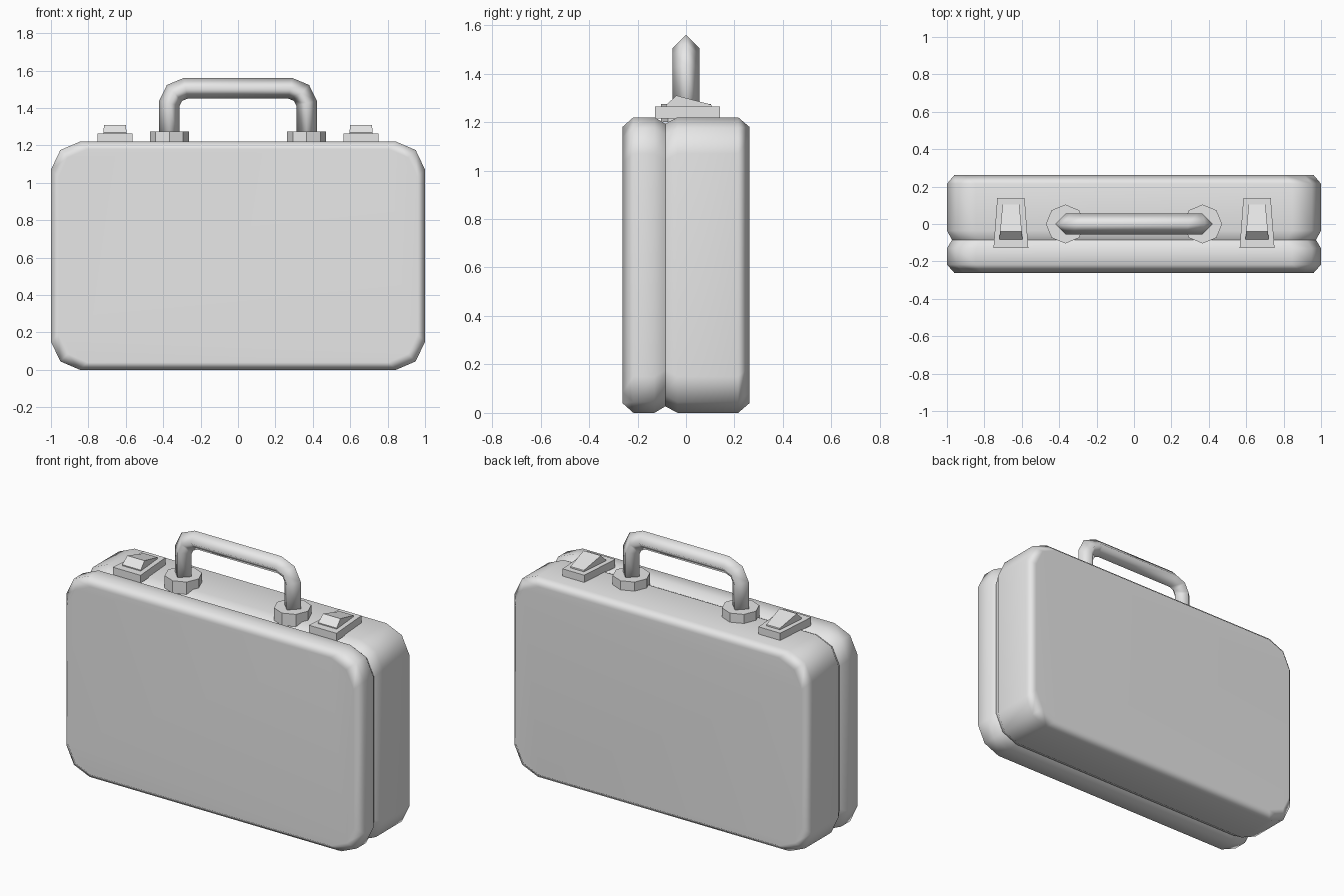
import bpy, bmesh, math
from mathutils import Vector

cube = bpy.data.objects.get("Cube")
if cube:
    bpy.data.objects.remove(cube, do_unlink=True)

grey = bpy.data.materials.new("plain_grey")
grey.use_nodes = True
grey.diffuse_color = (0.8, 0.8, 0.8, 1)
grey.node_tree.nodes["Principled BSDF"].inputs["Base Color"].default_value = (0.8, 0.8, 0.8, 1)


def loft(name, rings, smooth=None):
    """Bridge equal-sized rings of points and cap both ends."""
    bm = bmesh.new()
    rows = [[bm.verts.new(p) for p in ring] for ring in rings]
    n = len(rows[0])
    for a, b in zip(rows, rows[1:]):
        for i in range(n):
            j = (i + 1) % n
            bm.faces.new((a[i], a[j], b[j], b[i]))
    bm.faces.new(rows[0][::-1])
    bm.faces.new(rows[-1])
    bmesh.ops.recalc_face_normals(bm, faces=bm.faces[:])
    mesh = bpy.data.meshes.new(name)
    bm.to_mesh(mesh)
    bm.free()
    mesh.materials.append(grey)
    ob = bpy.data.objects.new(name, mesh)
    bpy.context.collection.objects.link(ob)
    if smooth:
        bpy.ops.object.select_all(action='DESELECT')
        ob.select_set(True)
        bpy.context.view_layer.objects.active = ob
        bpy.ops.object.shade_smooth_by_angle(angle=math.radians(smooth))
    return ob


# Case: rounded rectangle swept from front to back, with a seam groove
def case_ring(y, inset):
    w, h = 1 - inset, 0.61 - inset
    corner = [(0, 0.15), (0.05, 0.045), (0.155, 0)]
    quarter = [(w - a, h - b) for a, b in corner]
    pts = quarter + [(-x, z) for x, z in quarter[::-1]]
    pts += [(-x, -z) for x, z in quarter] + [(x, -z) for x, z in quarter[::-1]]
    return [(x, y, z + 0.61) for x, z in pts]


sections = [(-0.262, 0.04), (-0.217, 0), (-0.13, 0), (-0.085, 0.027),
            (-0.035, 0), (0.215, 0), (0.262, 0.04)]
case = loft("case", [case_ring(y, d) for y, d in sections], 50)
weighted = case.modifiers.new("even_shading", 'WEIGHTED_NORMAL')
weighted.keep_sharp = True

# Handle: four-sided bar bent along a path, mitred at each bend
half = [(-0.367, 1.21), (-0.367, 1.425), (-0.34, 1.48), (-0.28, 1.505)]
path = [Vector((x, 0, z)) for x, z in half + [(-x, z) for x, z in half[::-1]]]
radius = 0.055
rings = []
for i, p in enumerate(path):
    before = (p - path[max(i - 1, 0)]).normalized()
    after = (path[min(i + 1, len(path) - 1)] - p).normalized()
    tangent = (before + after).normalized()
    side = Vector((-tangent.z, 0, tangent.x))
    miter = radius / max(tangent.dot(after), tangent.dot(before))
    depth = Vector((0, radius, 0))
    rings.append([p + side * miter, p + depth, p - side * miter, p - depth])
loft("handle", rings, 100)


# Trapezoid in plan, narrower at the back
def plan(cx, front, back, y0, y1, z0, z1):
    return [(cx - front, y0, z0), (cx + front, y0, z0),
            (cx + back, y1, z1), (cx - back, y1, z1)]


for side, s in (("right", -1), ("left", 1)):
    # Octagonal handle collars
    loft(side + "_handle_collar",
         [[(s * 0.367 + 0.104 * math.cos(k * math.pi / 4),
            0.104 * math.sin(k * math.pi / 4), z) for k in range(8)]
          for z in (1.2, 1.275)])
    # Latch plates
    x = s * 0.658
    loft(side + "_latch_plate",
         [plan(x, 0.093, 0.073, -0.128, 0.14, z, z) for z in (1.215, 1.264)])
    # Sloping latch tabs
    loft(side + "_latch_tab",
         [plan(x, 0.062, 0.045, -0.082, 0.105, 1.255, 1.255),
          plan(x, 0.062, 0.045, -0.082, 0.105, 1.27, 1.27),
          plan(x, 0.058, 0.045, -0.04, 0.104, 1.31, 1.272)])
